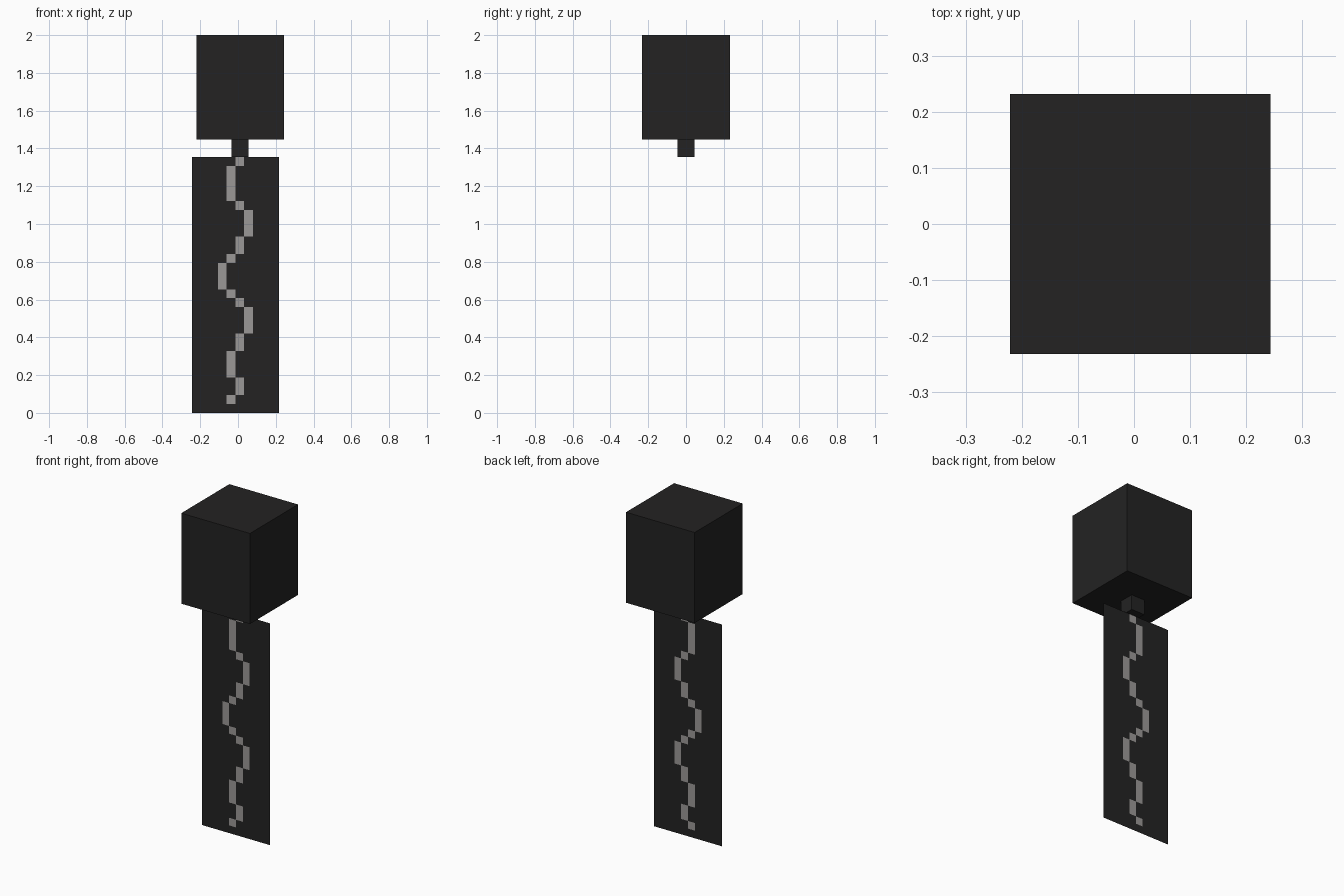
import bpy, bmesh

if "Cube" in bpy.data.objects:
    bpy.data.objects.remove(bpy.data.objects["Cube"])


def material(name, rgb):
    m = bpy.data.materials.new(name)
    m.diffuse_color = (*rgb, 1)
    m.use_nodes = True
    m.node_tree.nodes["Principled BSDF"].inputs["Base Color"].default_value = m.diffuse_color
    return m


black = material("charcoal black", (0.0168, 0.0164, 0.0164))
grey = material("light grey", (0.33, 0.318, 0.31))


def add_object(name, bm, mats):
    mesh = bpy.data.meshes.new(name)
    bm.to_mesh(mesh)
    bm.free()
    for m in mats:
        mesh.materials.append(m)
    obj = bpy.data.objects.new(name, mesh)
    bpy.context.collection.objects.link(obj)
    return obj


def box(name, x, y, z):
    """Box spanning the given (low, high) ranges."""
    bm = bmesh.new()
    bmesh.ops.create_cube(bm, size=1)
    for v in bm.verts:
        v.co = [r[0] if c < 0 else r[1] for c, r in zip(v.co, (x, y, z))]
    add_object(name, bm, [black])


# Head block and the short neck under it
NECK_Z, HEAD_Z = 1.355, 1.447
box("head_block", (-0.221, 0.243), (-0.232, 0.232), (HEAD_Z, 2.0))
box("neck", (-0.035, 0.055), (-0.046, 0.046), (NECK_Z, HEAD_Z))

# Flat hanging panel, divided into cells; the winding line is coloured by row
COLS, ROWS = 10, 29
LEFT, RIGHT = -0.244, 0.217
# (first row above the run, column of the run), from the bottom up
RUNS = [(1, None), (2, 4), (4, 5), (7, 4), (9, 5), (12, 6), (13, 5), (14, 4),
        (17, 3), (18, 4), (20, 5), (23, 6), (24, 5), (28, 4), (29, 5)]
bm = bmesh.new()
grid = [[bm.verts.new((LEFT + (RIGHT - LEFT) * c / COLS, 0, NECK_Z * r / ROWS))
         for c in range(COLS + 1)] for r in range(ROWS + 1)]
for r in range(ROWS):
    line_col = next(col for end, col in RUNS if r < end)
    for c in range(COLS):
        f = bm.faces.new((grid[r][c], grid[r][c + 1],
                          grid[r + 1][c + 1], grid[r + 1][c]))
        f.material_index = int(c == line_col)
add_object("hanging_panel", bm, [black, grey])
